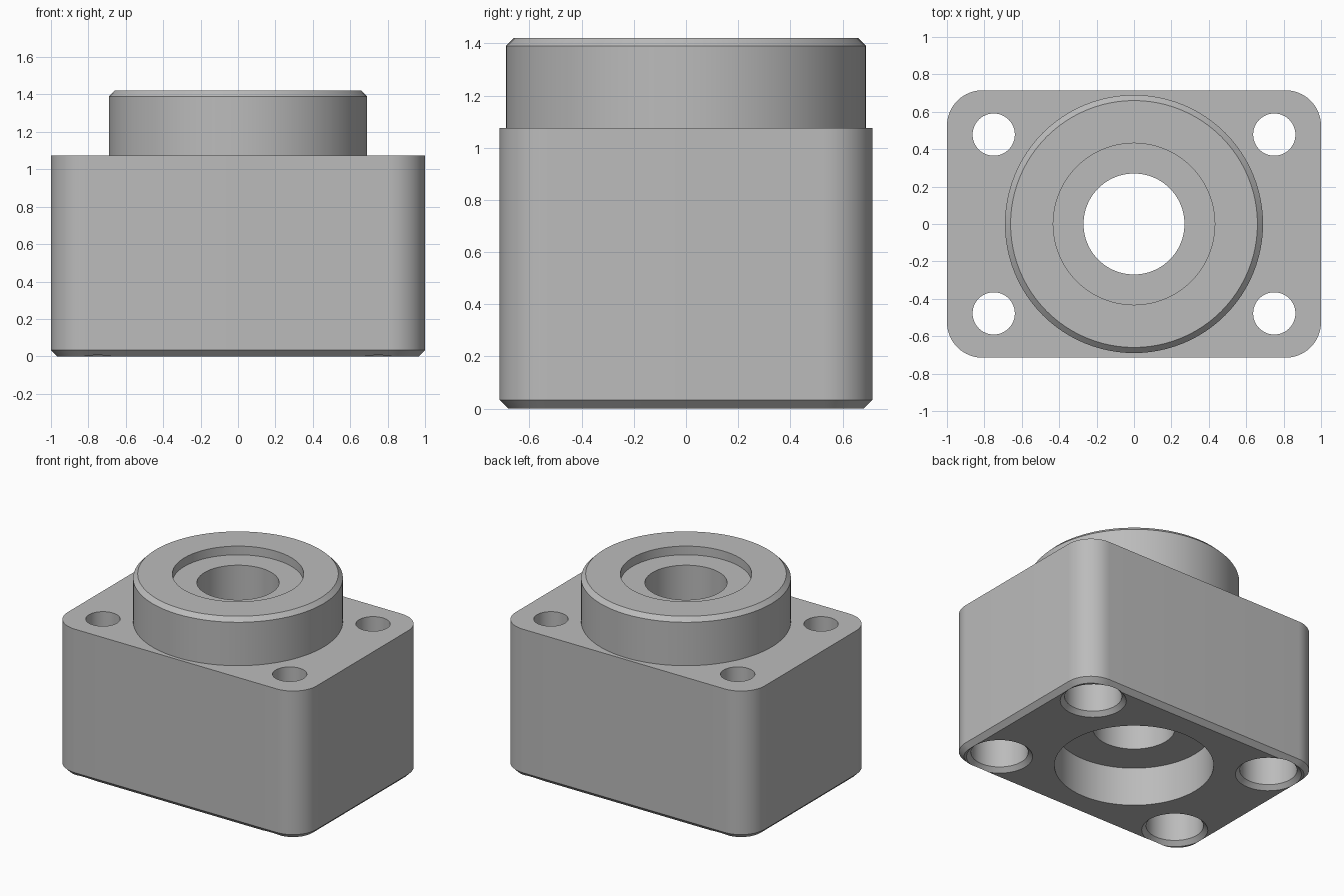
import bpy, bmesh, math

if "Cube" in bpy.data.objects:
    bpy.data.objects.remove(bpy.data.objects["Cube"], do_unlink=True)

grey = bpy.data.materials.new("machined_grey")
grey.use_nodes = True
colour = (0.5, 0.5, 0.5, 1)
grey.diffuse_color = colour
grey.node_tree.nodes["Principled BSDF"].inputs["Base Color"].default_value = colour


def add_object(name, bm):
    bmesh.ops.recalc_face_normals(bm, faces=bm.faces)
    mesh = bpy.data.meshes.new(name)
    bm.to_mesh(mesh)
    bm.free()
    mesh.materials.append(grey)
    obj = bpy.data.objects.new(name, mesh)
    bpy.context.collection.objects.link(obj)
    return obj


def stack(name, rings):
    """Closed solid from matching rings of points, capped at both ends."""
    bm = bmesh.new()
    loops = [[bm.verts.new(p) for p in ring] for ring in rings]
    n = len(loops[0])
    for low, high in zip(loops, loops[1:]):
        for i in range(n):
            j = (i + 1) % n
            bm.faces.new((low[i], low[j], high[j], high[i]))
    bm.faces.new(loops[0][::-1])
    bm.faces.new(loops[-1])
    return add_object(name, bm)


def turned(name, profile, x=0, y=0, sides=96):
    """Solid of revolution from (radius, height) pairs."""
    angles = [math.tau * i / sides for i in range(sides)]
    return stack(name, [[(x + r * math.cos(a), y + r * math.sin(a), z) for a in angles]
                        for r, z in profile])


def rounded_outline(hx, hy, radius, z, steps=16):
    points = []
    for k, (sx, sy) in enumerate([(1, 1), (-1, 1), (-1, -1), (1, -1)]):
        for i in range(steps + 1):
            a = math.pi / 2 * (k + i / steps)
            points.append((sx * (hx - radius) + radius * math.cos(a),
                           sy * (hy - radius) + radius * math.sin(a), z))
    return points


def combine(target, tool, operation):
    tool.hide_render = True
    mod = target.modifiers.new(tool.name, "BOOLEAN")
    mod.object, mod.operation, mod.solver = tool, operation, "EXACT"


# Block with a chamfered lower edge
HX, HY, CORNER, CH, TOP = 1.0, 0.715, 0.19, 0.033, 1.075
housing = stack("bearing_housing", [
    rounded_outline(HX - CH, HY - CH, CORNER - CH, 0),
    rounded_outline(HX, HY, CORNER, CH),
    rounded_outline(HX, HY, CORNER, TOP)])

# Round boss on top
tools = [turned("boss", [(0.69, 0.9), (0.69, 1.39), (0.66, 1.42)])]
combine(housing, tools[0], "UNION")

# Stepped centre bore: lower pocket, through hole, shallow upper recess
tools.append(turned("bore_cutter", [(0.522, -0.1), (0.522, 0.28), (0.27, 0.28),
                                    (0.27, 1.357), (0.432, 1.357), (0.432, 1.5)]))

# Counterbored bolt holes with a chamfered mouth
for x in (-0.75, 0.75):
    for y in (-0.478, 0.478):
        tools.append(turned("bolt_hole_cutter", [
            (0.217, -0.1), (0.217, 0), (0.188, 0.03), (0.188, 0.24),
            (0.113, 0.24), (0.113, 1.2)], x, y, 48))
for tool in tools[1:]:
    combine(housing, tool, "DIFFERENCE")

# Bake the cuts and drop the helper solids
bpy.context.view_layer.update()
baked = bpy.data.meshes.new_from_object(
    housing.evaluated_get(bpy.context.evaluated_depsgraph_get()))
housing.modifiers.clear()
housing.data = baked
baked.materials.clear()
baked.materials.append(grey)
for tool in tools:
    bpy.data.objects.remove(tool, do_unlink=True)

# Smooth the round walls, keep the edges crisp
bpy.ops.object.select_all(action="DESELECT")
housing.select_set(True)
bpy.context.view_layer.objects.active = housing
bpy.ops.object.shade_smooth_by_angle(angle=math.radians(30))
